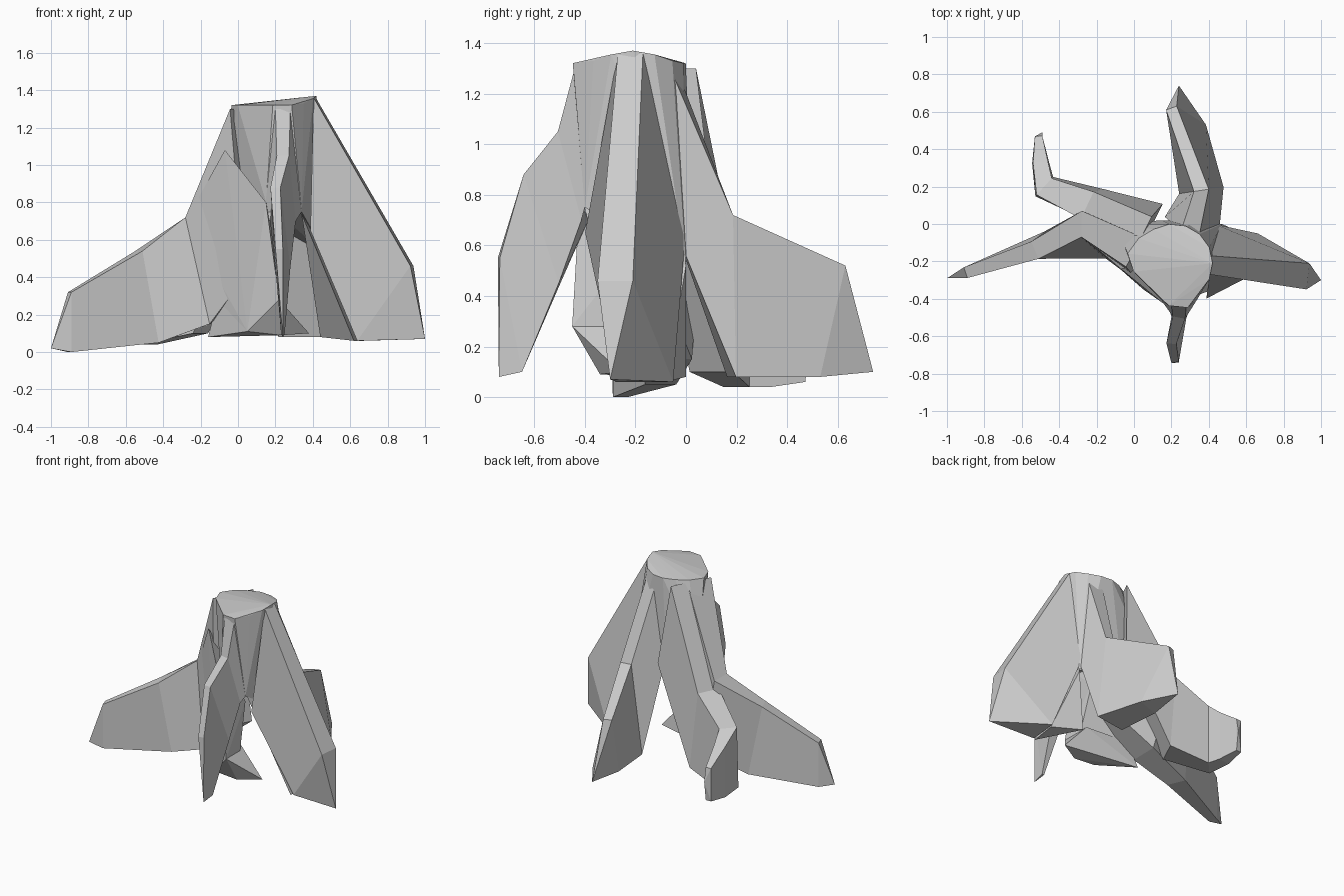
import bpy
import bmesh
from math import cos, radians, sin
from mathutils import Vector

cube = bpy.data.objects.get("Cube")
if cube:
    bpy.data.objects.remove(cube, do_unlink=True)

# Single weathered wood colour
wood = bpy.data.materials.new("weathered_grey_wood")
wood.use_nodes = True
grey = (.6, .6, .6, 1)
wood.diffuse_color = grey
wood.node_tree.nodes["Principled BSDF"].inputs["Base Color"].default_value = grey


def add_object(name, bm):
    """Turn a bmesh into a flat shaded object."""
    bmesh.ops.recalc_face_normals(bm, faces=bm.faces[:])
    mesh = bpy.data.meshes.new(name)
    bm.to_mesh(mesh)
    bm.free()
    mesh.materials.append(wood)
    obj = bpy.data.objects.new(name, mesh)
    bpy.context.scene.collection.objects.link(obj)


def hull_part(name, points):
    """Wrap a faceted solid around a few points."""
    bm = bmesh.new()
    for point in points:
        bm.verts.new(point)
    bmesh.ops.convex_hull(bm, input=bm.verts[:])
    inside = [vert for vert in bm.verts if not vert.link_faces]
    bmesh.ops.delete(bm, geom=inside, context='VERTS')
    add_object(name, bm)


def taper(width, step, last):
    """Half width at a step between the trunk end and the outer end."""
    start, end = width
    return start + (end - start) * step / last


def root(name, ridge, foot, ridge_width, foot_width, tip):
    """Skin four-sided sections hung between a ridge line and a foot line."""
    bm = bmesh.new()
    ridge = [Vector(point) for point in ridge]
    foot = [Vector(point) for point in foot]
    last = len(ridge) - 1
    sections = []
    for step, (high, low) in enumerate(zip(ridge, foot)):
        along = ridge[min(step + 1, last)] - ridge[max(step - 1, 0)]
        side = Vector((-along.y, along.x, 0)).normalized()
        upper = side * taper(ridge_width, step, last)
        lower = side * taper(foot_width, step, last)
        corners = (high + upper, high - upper, low - lower, low + lower)
        sections.append([bm.verts.new(corner) for corner in corners])
    end = bm.verts.new(tip)
    bm.faces.new(sections[0])
    for i in range(4):
        j = (i + 1) % 4
        for inner, outer in zip(sections, sections[1:]):
            bm.faces.new((inner[i], inner[j], outer[j], outer[i]))
        bm.faces.new((sections[-1][i], sections[-1][j], end))
    add_object(name, bm)


def sawn_edge(degrees):
    """Point on the sawn top: round, with lobes over the front and right roots."""
    angle = radians(degrees)
    radius = .21
    if 130 < degrees < 310:
        radius += .04 * cos(3 * (angle - radians(165)))
    lift = .05 * max(0, cos(angle)) ** 4
    return (.21 + radius * cos(angle), -.21 + radius * sin(angle), 1.32 + lift)


# Trunk: sawn outline spreading down to the crotches between roots
outline = [sawn_edge(degrees) for degrees in range(0, 360, 24)]
crotches = [(.34, -.4, .75), (.47, 0, .52), (.15, .02, .85), (-.1, 0, .85), (.15, -.41, .8)]
hull_part("trunk", outline + crotches)

# Wall of wood joining the front and right roots, with its low rim
hull_part("front_buttress", [
    (-.07, -.24, 1.08), (.15, -.42, .8), (-.28, -.06, .7), (.2, -.2, .6),
    (-.11, -.2, .28), (.22, -.45, .28), (.05, -.35, .11), (.23, -.34, .09),
])
hull_part("buttress_rim", [
    (.22, -.45, .28), (.05, -.35, .11), (.23, -.34, .09),
    (.38, -.26, .1), (-.16, -.15, .08), (-.11, -.2, .28), (.2, -.25, .3),
])

# Web folded under the left root towards the back
hull_part("left_web", [
    (.34, -.38, .74), (.62, -.28, .06), (.65, -.08, .06), (.44, 0, .08), (.47, 0, .52),
])

# Five spreading roots
root("left_root",
     ridge=[(.41, -.22, 1.36), (.93, -.28, .46)],
     foot=[(.41, -.2, .65), (.65, -.16, .06)],
     ridge_width=(.05, .07), foot_width=(.2, .11), tip=(1, -.3, .07))

root("front_root",
     ridge=[(.24, -.44, 1.3), (.24, -.5, 1.05), (.2, -.64, .88), (.22, -.74, .55)],
     foot=[(.24, -.4, .75), (.24, -.4, .7), (.24, -.5, .45), (.24, -.65, .1)],
     ridge_width=(.04, .02), foot_width=(.1, .01), tip=(.24, -.74, .08))

root("back_root",
     ridge=[(.3, -.05, 1.3), (.36, .18, .72), (.2, .62, .52)],
     foot=[(.31, 0, .65), (.36, .18, .08), (.3, .5, .08)],
     ridge_width=(.05, .03), foot_width=(.15, .09), tip=(.24, .74, .1))

root("back_right_root",
     ridge=[(.05, -.05, 1.3), (-.25, .1, .65), (-.48, .2, .48), (-.5, .33, .4), (-.51, .47, .3)],
     foot=[(.1, 0, .75), (-.2, .1, .1), (-.48, .2, .04), (-.5, .33, .04), (-.51, .47, .06)],
     ridge_width=(.1, .02), foot_width=(.12, .02), tip=(-.49, .49, .2))

root("right_root",
     ridge=[(0, -.15, 1.3), (-.28, 0, .72), (-.53, -.14, .54), (-.9, -.26, .32)],
     foot=[(.1, -.2, .4), (-.15, -.08, .15), (-.45, -.1, .05), (-.9, -.26, 0)],
     ridge_width=(.09, .03), foot_width=(.14, .03), tip=(-1, -.29, .02))
